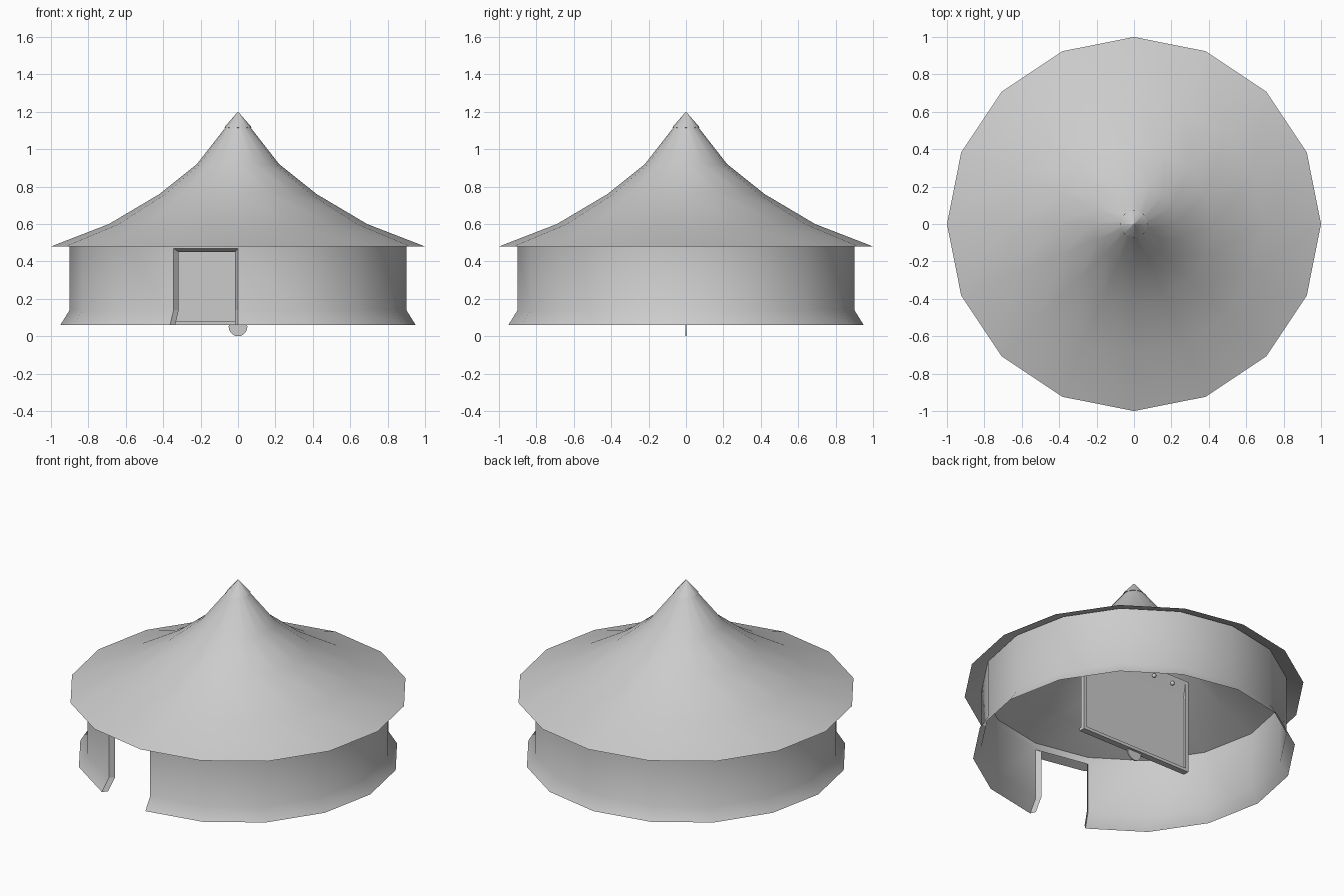
import bpy, math
from mathutils import Vector

if "Cube" in bpy.data.objects:
    bpy.data.objects.remove(bpy.data.objects["Cube"])

SIDES = 16


def add_mesh(name, verts, faces, smooth_angle=None):
    me = bpy.data.meshes.new(name)
    me.from_pydata(verts, [], faces)
    me.update()
    if smooth_angle:
        me.polygons.foreach_set("use_smooth", [True] * len(me.polygons))
        me.set_sharp_from_angle(angle=math.radians(smooth_angle))
    ob = bpy.data.objects.new(name, me)
    bpy.context.collection.objects.link(ob)
    return ob


def lathe(name, profile, sides, skip=()):
    """Revolve (radius, z) points, leaving out (segment, side) faces."""
    verts = [(r * math.cos(2 * math.pi * k / sides), r * math.sin(2 * math.pi * k / sides), z)
             for r, z in profile for k in range(sides)]
    faces = []
    for s in range(len(profile) - 1):
        for k in range(sides):
            if (s, k) not in skip:
                a, b, n = s * sides + k, s * sides + (k + 1) % sides, sides
                faces.append((a, a + n, b + n, b))
    return add_mesh(name, verts, faces, 50)


def box(name, size, loc):
    x, y, z = (v / 2 for v in size)
    verts = [(loc[0] + i * x, loc[1] + j * y, loc[2] + k * z)
             for i in (-1, 1) for j in (-1, 1) for k in (-1, 1)]
    faces = [(0, 1, 3, 2), (4, 6, 7, 5), (0, 4, 5, 1), (2, 3, 7, 6), (0, 2, 6, 4), (1, 5, 7, 3)]
    return add_mesh(name, verts, faces)


# Swept canvas roof and its peak cap
lathe("roof", [(0.06, 1.125), (0.22, 0.92), (0.42, 0.76), (0.69, 0.60), (1.0, 0.48)], SIDES)
lathe("peak_cap", [(0.0005, 1.20), (0.075, 1.115), (0.0005, 1.11)], 8)

# Wall with a flared skirt; one facet is left open as the doorway
wall = [(0.9, 0.515), (0.9, 0.47), (0.9, 0.14), (0.95, 0.06)]
DOOR = 11
lathe("wall", wall, SIDES, {(1, DOOR), (2, DOOR)})

# Folded-in doorway edge
a0, a1 = (2 * math.pi * k / SIDES for k in (DOOR, DOOR + 1))
mid = (a0 + a1) / 2
inward = -0.03 * Vector((math.cos(mid), math.sin(mid), 0))
tangent = 0.022 * Vector((-math.sin(mid), math.cos(mid), 0))
outer, inner = [], []
for angle, side, rows in ((a0, 1, wall[:0:-1]), (a1, -1, wall[1:])):
    for r, z in rows:
        p = Vector((r * math.cos(angle), r * math.sin(angle), z))
        outer.append(p)
        drop = Vector((0, 0, -0.02 if z > 0.4 else 0))
        inner.append(p + inward + side * tangent + drop)
n = len(outer)
add_mesh("doorway_edge", outer + inner, [(i, i + 1, n + i + 1, n + i) for i in range(n - 1)])

# Hanging screen with side rails, bottom bar and tilted top flap
W = 0.39
box("screen", (2 * W, 0.008, 0.49), (0, 0, 0.315))
for side, label in ((-1, "left"), (1, "right")):
    box("screen_rail_" + label, (0.02, 0.03, 0.60), (side * W, 0.005, 0.37))
box("screen_bottom_bar", (2 * W + 0.02, 0.04, 0.02), (0, 0, 0.07))
add_mesh("screen_top_flap", [(-W, 0, 0.56), (W, 0, 0.56), (W, 0.02, 0.67), (-W, 0.02, 0.67)],
         [(0, 1, 2, 3)])

# Row of round fasteners on the flap
for i in range(-2, 3):
    bpy.ops.mesh.primitive_uv_sphere_add(segments=10, ring_count=6, radius=0.013,
                                         location=(i * 0.14, 0.018, 0.62))
    bpy.context.object.name = "screen_fastener"
    bpy.ops.object.shade_smooth()

# Round pull tab below the screen
bpy.ops.mesh.primitive_cylinder_add(vertices=20, radius=0.05, depth=0.008,
                                    location=(0, 0, 0.05), rotation=(math.pi / 2, 0, 0))
bpy.context.object.name = "pull_tab"
